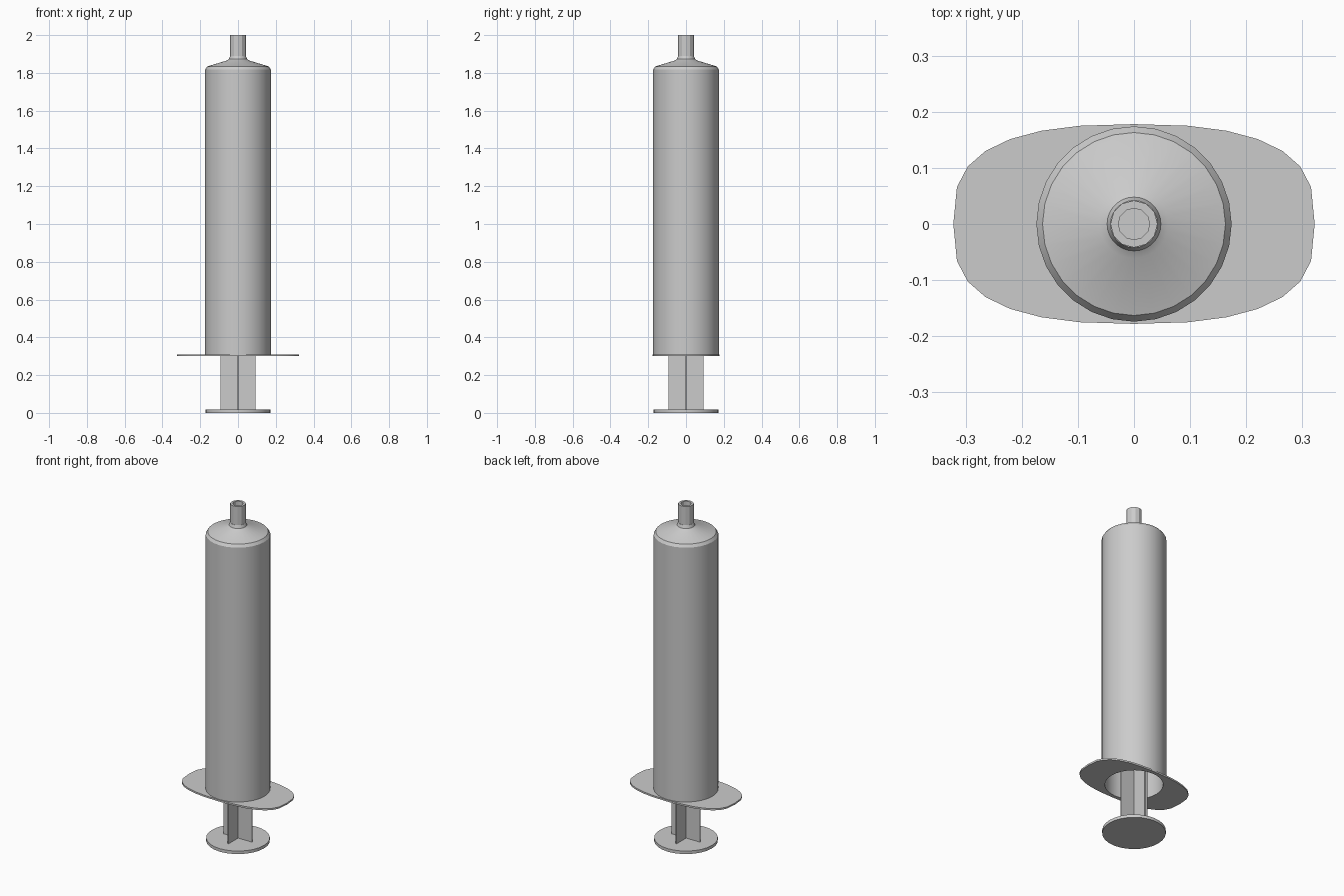
import bpy, bmesh, math
from mathutils import Vector, Matrix

default_cube = bpy.data.objects.get("Cube")
if default_cube:
    bpy.data.objects.remove(default_cube, do_unlink=True)

# One plain grey plastic for everything
GREY = (0.6, 0.6, 0.6, 1.0)
plastic = bpy.data.materials.new("grey_plastic")
plastic.use_nodes = True
plastic.diffuse_color = GREY
plastic.node_tree.nodes["Principled BSDF"].inputs["Base Color"].default_value = GREY


def finish(name, bm, smooth=True):
    bmesh.ops.recalc_face_normals(bm, faces=bm.faces)
    mesh = bpy.data.meshes.new(name)
    bm.to_mesh(mesh)
    bm.free()
    mesh.materials.append(plastic)
    obj = bpy.data.objects.new(name, mesh)
    bpy.context.collection.objects.link(obj)
    if smooth:
        bpy.ops.object.select_all(action='DESELECT')
        obj.select_set(True)
        bpy.context.view_layer.objects.active = obj
        bpy.ops.object.shade_smooth_by_angle(angle=math.radians(29))
    return obj


def lathe(name, profile, sides, closed=True):
    """Spin a (radius, height) profile around z; a closed profile makes a tube."""
    bm = bmesh.new()
    verts = [bm.verts.new((r, 0, z)) for r, z in profile]
    pairs = list(zip(verts, verts[1:]))
    if closed:
        pairs.append((verts[-1], verts[0]))
    edges = [bm.edges.new(p) for p in pairs]
    bmesh.ops.spin(bm, geom=verts + edges, axis=(0, 0, 1), cent=(0, 0, 0),
                   angle=math.tau, steps=sides, use_duplicate=False)
    bmesh.ops.remove_doubles(bm, verts=bm.verts, dist=1e-4)
    return finish(name, bm)


def box(name, size, centre):
    bm = bmesh.new()
    bmesh.ops.create_cube(bm, size=1, matrix=Matrix.Translation(centre) @ Matrix.Diagonal((*size, 1)))
    return finish(name, bm, smooth=False)


# Hollow barrel with its chamfered, shallow conical shoulder
BORE = 0.157
lathe("barrel", [(0.174, 0.305), (0.174, 1.818), (0.163, 1.834), (0.061, 1.865),
                 (0.048, 1.873), (0.042, 1.89), (0.028, 1.89), (0.028, 1.85),
                 (BORE, 1.815), (BORE, 0.305)], 28)

# Open nozzle tip
lathe("nozzle", [(0.042, 1.88), (0.042, 2.0), (0.028, 2.0), (0.028, 1.88)], 12)

# Finger flange: rounded oblong plate with the bore cut through it
bm = bmesh.new()
STEPS = 28
rings = {}
for z in (0.3, 0.31):
    for kind in ("outer", "inner"):
        ring = []
        for i in range(STEPS):
            a = math.tau * i / STEPS
            c, s = math.cos(a), math.sin(a)
            if kind == "outer":
                p = (0.322 * math.copysign(abs(c) ** 0.8, c),
                     0.178 * math.copysign(abs(s) ** 0.66, s), z)
            else:
                p = (BORE * c, BORE * s, z)
            ring.append(bm.verts.new(p))
        rings[kind, z] = ring
loop = [rings["outer", 0.3], rings["outer", 0.31], rings["inner", 0.31], rings["inner", 0.3]]
for a, b in zip(loop, loop[1:] + loop[:1]):
    for i in range(STEPS):
        j = (i + 1) % STEPS
        bm.faces.new((a[i], a[j], b[j], b[i]))
finish("finger_flange", bm)

# Plunger: thumb disc, crossed ribs and seal
lathe("thumb_disc", [(0, 0), (0.171, 0), (0.171, 0.018), (0, 0.018)], 28, closed=False)
for name, size in (("rib_across", (0.186, 0.008)), ("rib_deep", (0.008, 0.186))):
    box(name, (*size, 1.74), Vector((0, 0, 0.885)))
lathe("plunger_seal", [(0, 1.75), (0.154, 1.75), (0.154, 1.805), (0, 1.805)], 28, closed=False)
